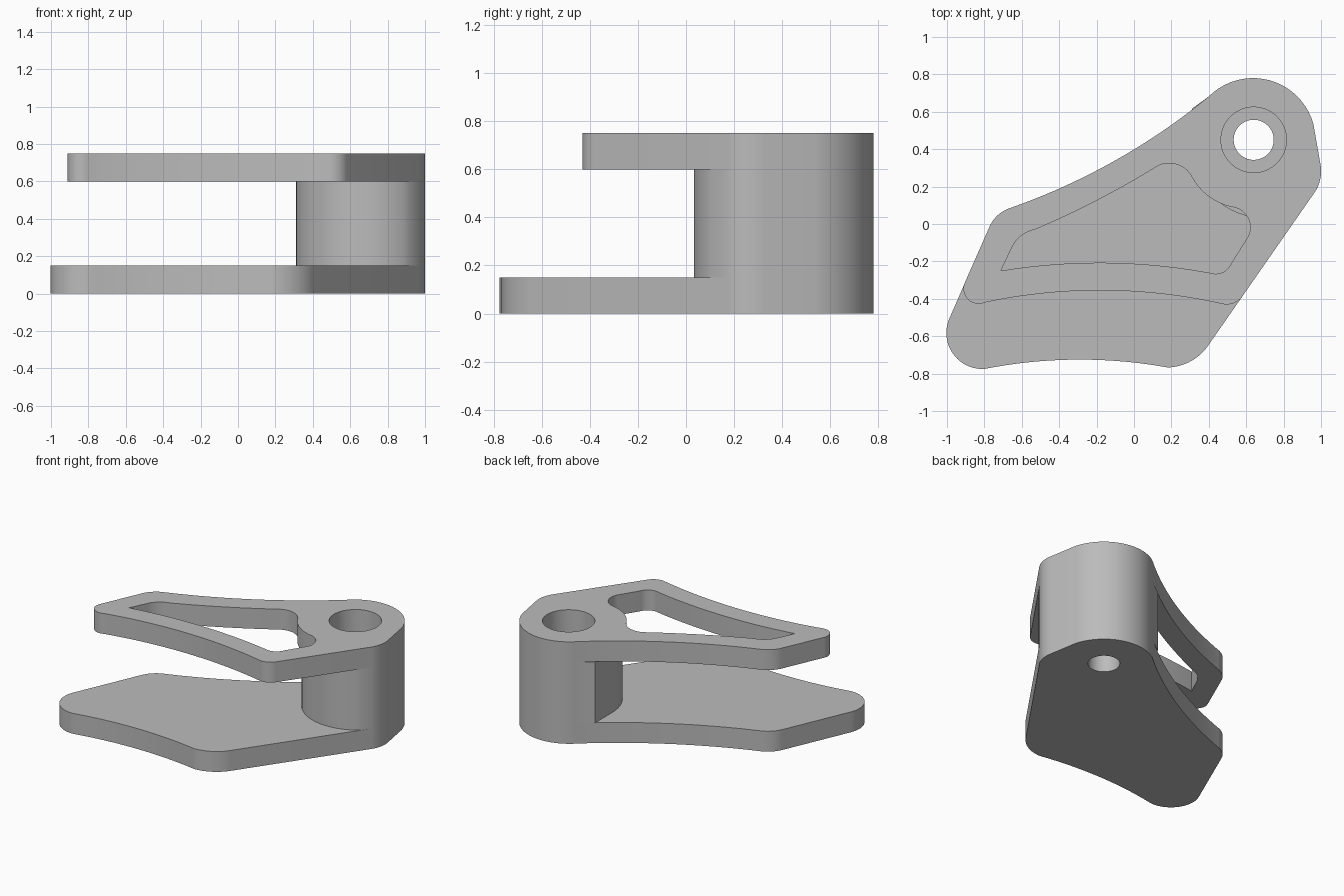
import bpy
import math
from mathutils import Vector
from mathutils.geometry import intersect_line_line_2d

cube = bpy.data.objects.get("Cube")
if cube:
    bpy.data.objects.remove(cube, do_unlink=True)

grey = bpy.data.materials.new("plain grey")
grey.use_nodes = True
colour = (0.5, 0.5, 0.5, 1)
grey.diffuse_color = colour
grey.node_tree.nodes["Principled BSDF"].inputs["Base Color"].default_value = colour


def arc(start, mid, end, steps=20):
    """Points of the circular arc through three points."""
    a, b, c = Vector(start), Vector(mid), Vector(end)
    u, v = b - a, c - a
    d = 2 * (u.x * v.y - u.y * v.x)
    uu, vv = u.length_squared, v.length_squared
    centre = a + Vector((v.y * uu - u.y * vv, u.x * vv - v.x * uu)) / d
    r = (a - centre).length
    a0, a1 = [math.atan2(p.y - centre.y, p.x - centre.x) for p in (a, c)]
    sweep = (a1 - a0) % math.tau
    if d < 0:
        sweep -= math.tau
    return [centre + r * Vector((math.cos(a0 + sweep * i / steps),
                                 math.sin(a0 + sweep * i / steps)))
            for i in range(steps + 1)]


def outline(arcs):
    """Join arcs with straight lines into one closed loop."""
    loop = []
    for a in arcs:
        for p in arc(*a):
            if not loop or (p - loop[-1]).length > 1e-4:
                loop.append(p)
    if (loop[0] - loop[-1]).length < 1e-4:
        loop.pop()
    return loop


def circle(centre, r, n=64):
    return [Vector(centre) + r * Vector((math.cos(math.tau * i / n),
                                         math.sin(math.tau * i / n)))
            for i in range(n)]


def slab(name, z0, z1, loops):
    """Extrude an outer loop with holes between two heights."""
    curve = bpy.data.curves.new(name, 'CURVE')
    curve.dimensions = '2D'
    curve.fill_mode = 'BOTH'
    curve.extrude = (z1 - z0) / 2
    for loop in loops:
        s = curve.splines.new('POLY')
        s.points.add(len(loop) - 1)
        for pt, p in zip(s.points, loop):
            pt.co = (p.x, p.y, 0, 1)
        s.use_cyclic_u = True
    ob = bpy.data.objects.new(name, curve)
    ob.location.z = (z0 + z1) / 2
    bpy.context.collection.objects.link(ob)
    bpy.ops.object.select_all(action='DESELECT')
    ob.select_set(True)
    bpy.context.view_layer.objects.active = ob
    bpy.ops.object.convert(target='MESH')
    ob = bpy.context.view_layer.objects.active
    ob.name = name
    # weld caps to walls so the sides shade as one surface
    bpy.ops.object.mode_set(mode='EDIT')
    bpy.ops.mesh.select_all(action='SELECT')
    bpy.ops.mesh.remove_doubles(threshold=1e-5)
    bpy.ops.mesh.normals_make_consistent(inside=False)
    bpy.ops.object.mode_set(mode='OBJECT')
    ob.data.materials.clear()
    ob.data.materials.append(grey)
    bpy.ops.object.shade_smooth_by_angle(angle=math.radians(30))
    return ob


# Rounded boss end shared by every layer
boss_end = [((.97, .175), (1, .27), (.995, .33)),
            ((.959, .535), (.64, .78), (.40, .682))]
# Concave back edge and rear corner shared by both plates
back_edge = [((.40, .682), (-.07, .357), (-.655, .088)),
             ((-.655, .088), (-.725, .05), (-.775, -.02))]

base_outline = outline(boss_end + back_edge + [
    ((-.985, -.5), (-.955, -.71), (-.80, -.775)),
    ((-.80, -.775), (-.27, -.725), (.18, -.767)),
    ((.18, -.767), (.31, -.73), (.40, -.645))])

top_outline = outline(boss_end + back_edge + [
    ((-.903, -.31), (-.888, -.403), (-.80, -.42)),
    ((-.80, -.42), (-.17, -.355), (.47, -.427)),
    ((.47, -.427), (.54, -.42), (.58, -.386))])

column_outline = outline(boss_end + [
    ((.40, .682), (.355, .649), (.31, .617)),
    ((.31, .417), (.45, .12), (.92, .106))])

# Window through the upper plate
window = outline([
    ((-.712, -.25), (-.195, -.207), (.41, -.262)),
    ((.41, -.262), (.475, -.258), (.52, -.21)),
    ((.608, -.07), (.608, .035), (.53, .09)),
    ((.53, .09), (.40, .147), (.31, .25)),
    ((.31, .25), (.21, .323), (.11, .30)),
    ((.11, .30), (-.2, .125), (-.53, -.03)),
    ((-.53, -.03), (-.605, -.065), (-.65, -.12))])

bolt = (.64, .45)
bore = circle(bolt, .175)
pin_hole = circle(bolt, .107)

slab("base_plate", 0, .15, [base_outline, pin_hole])
slab("boss_column", .15, .6, [column_outline, bore])
slab("upper_plate", .6, .75, [top_outline, window, bore])
